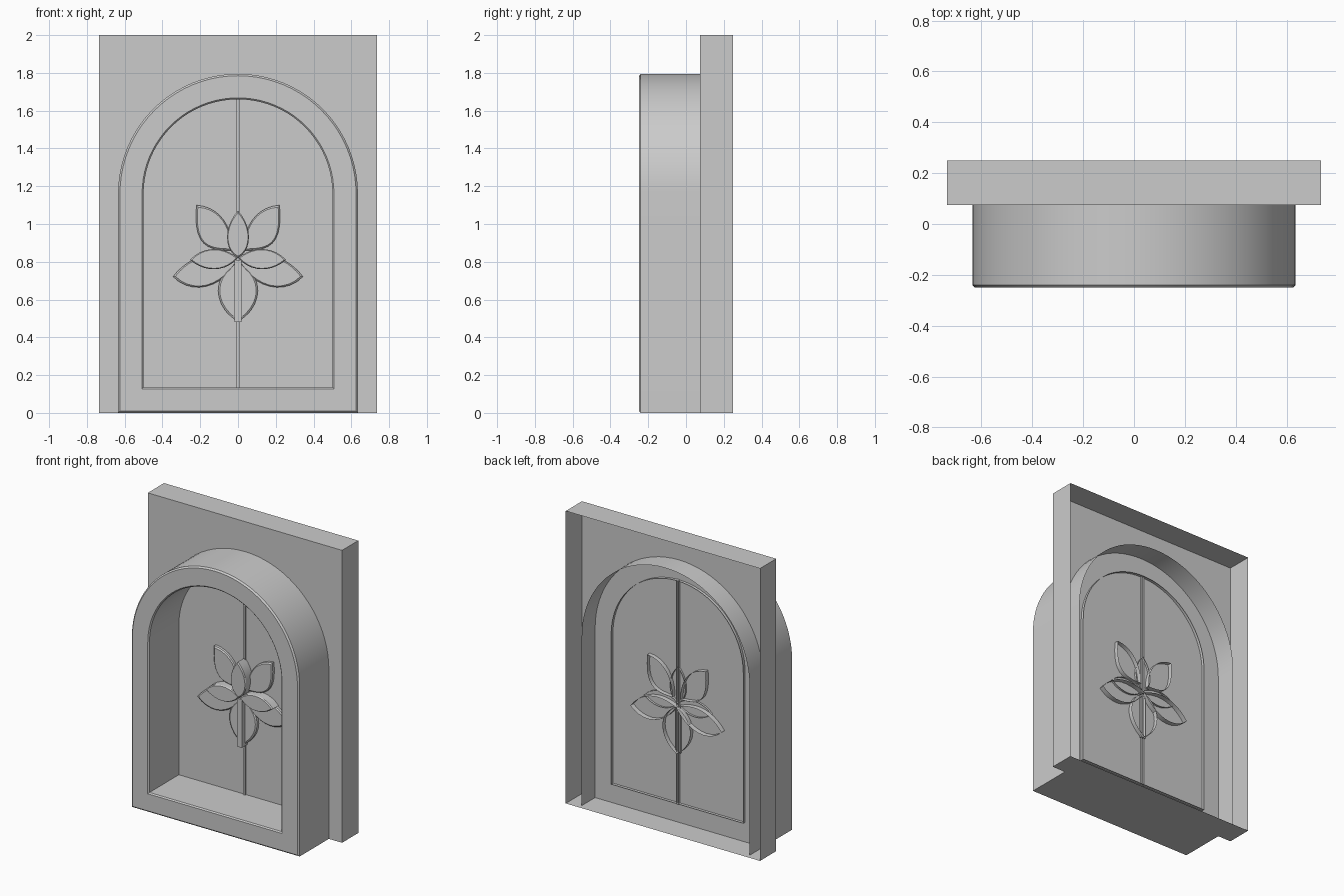
import bpy, bmesh, math
from mathutils import Vector

if "Cube" in bpy.data.objects:
    bpy.data.objects.remove(bpy.data.objects["Cube"])


def finish(name, bm, smooth=False):
    bmesh.ops.recalc_face_normals(bm, faces=bm.faces[:])
    me = bpy.data.meshes.new(name)
    bm.to_mesh(me)
    bm.free()
    ob = bpy.data.objects.new(name, me)
    bpy.context.collection.objects.link(ob)
    if smooth:
        bpy.ops.object.select_all(action='DESELECT')
        ob.select_set(True)
        bpy.context.view_layer.objects.active = ob
        bpy.ops.object.shade_smooth_by_angle(angle=math.radians(30))
    return ob


def loft(bm, loops, cap=False):
    """Bridge closed loops of equal length, optionally capping the last."""
    rings = [[bm.verts.new(p) for p in loop] for loop in loops]
    n = len(rings[0])
    for a, b in zip(rings, rings[1:]):
        for i in range(n):
            j = (i + 1) % n
            bm.faces.new((a[i], a[j], b[j], b[i]))
    if cap:
        bm.faces.new(rings[-1])


def open_box(name, x, y_front, y_back, z0, z1):
    """Box with no back face."""
    bm = bmesh.new()
    c = [(-x, z0), (x, z0), (x, z1), (-x, z1)]
    loft(bm, [[(a, y, b) for a, b in c] for y in (y_back, y_front)], cap=True)
    return finish(name, bm)


# Wall slab, open at the back
open_box("wall_slab", 0.735, 0.075, 0.25, 0, 2)

# Arched frame, swept as a section around the arch
R, CZ, SEG = 0.635, 1.16, 40


def arch(r, y):
    z0 = R - r
    pts = [(-r, y, z0), (r, y, z0)]
    for i in range(SEG + 1):
        a = math.pi * i / SEG
        pts.append((r * math.cos(a), y, CZ + r * math.sin(a)))
    return pts


bm = bmesh.new()
loft(bm, [arch(r, y) for r, y in (
    (0.635, 0.22), (0.635, -0.24), (0.625, -0.25),
    (0.508, -0.25), (0.500, -0.242), (0.500, 0.095))])
finish("arched_frame", bm, True)

# Centre strip and flower stem
open_box("centre_strip", 0.008, 0.065, 0.09, 0.13, 1.662)
open_box("flower_stem", 0.018, 0.015, 0.09, 0.48, 0.81)


# Petals: two bezier sides between base and tip, open-backed shells
def bezier(p, n=10):
    p = [Vector(q) for q in p]
    out = []
    for i in range(n):
        t = i / n
        u = 1 - t
        out.append(p[0]*u**3 + p[1]*3*u*u*t + p[2]*3*u*t*t + p[3]*t**3)
    return out


def petal(name, base, tip, side_a, side_b, y_base, y_tip, y_back, s=1):
    base, tip = Vector(base), Vector(tip)
    pts = bezier([base, side_a[1], side_a[0], tip]) + \
        bezier([tip, side_b[0], side_b[1], base])
    axis = tip - base
    mid = sum(pts, Vector((0, 0))) / len(pts)

    def front(p, dy=0):
        t = (p - base).dot(axis) / axis.length_squared
        return (s * p.x, y_base + (y_tip - y_base) * t + dy, p.y)

    bm = bmesh.new()
    loft(bm, [[(s * p.x, y_back, p.y) for p in pts],
              [front(p) for p in pts],
              [front(mid + (p - mid) * 0.92, -0.007) for p in pts]], cap=True)
    finish(name, bm, True)


for s, side in ((1, "left"), (-1, "right")):
    petal("upper_petal_" + side, (-0.03, 0.86), (-0.22, 1.10),
          [(-0.09, 1.09), (-0.03, 0.98)], [(-0.24, 0.88), (-0.16, 0.86)],
          0.06, 0.057, 0.105, s)
    petal("lower_petal_" + side, (0, 0.80), (-0.345, 0.72),
          [(-0.27, 0.82), (-0.15, 0.87)], [(-0.24, 0.62), (-0.09, 0.66)],
          0.06, 0.055, 0.11, s)
    petal("front_petal_" + side, (0, 0.82), (-0.255, 0.81),
          [(-0.18, 0.89), (-0.07, 0.88)], [(-0.18, 0.745), (-0.07, 0.74)],
          0.02, 0.015, 0.09, s)
petal("bottom_petal", (0, 0.80), (0, 0.48),
      [(-0.14, 0.57), (-0.14, 0.73)], [(0.14, 0.57), (0.14, 0.73)],
      0.058, 0.055, 0.105)
petal("centre_petal", (0, 0.82), (0, 1.07),
      [(-0.077, 0.99), (-0.077, 0.86)], [(0.077, 0.99), (0.077, 0.86)],
      0.01, 0.0, 0.09)
